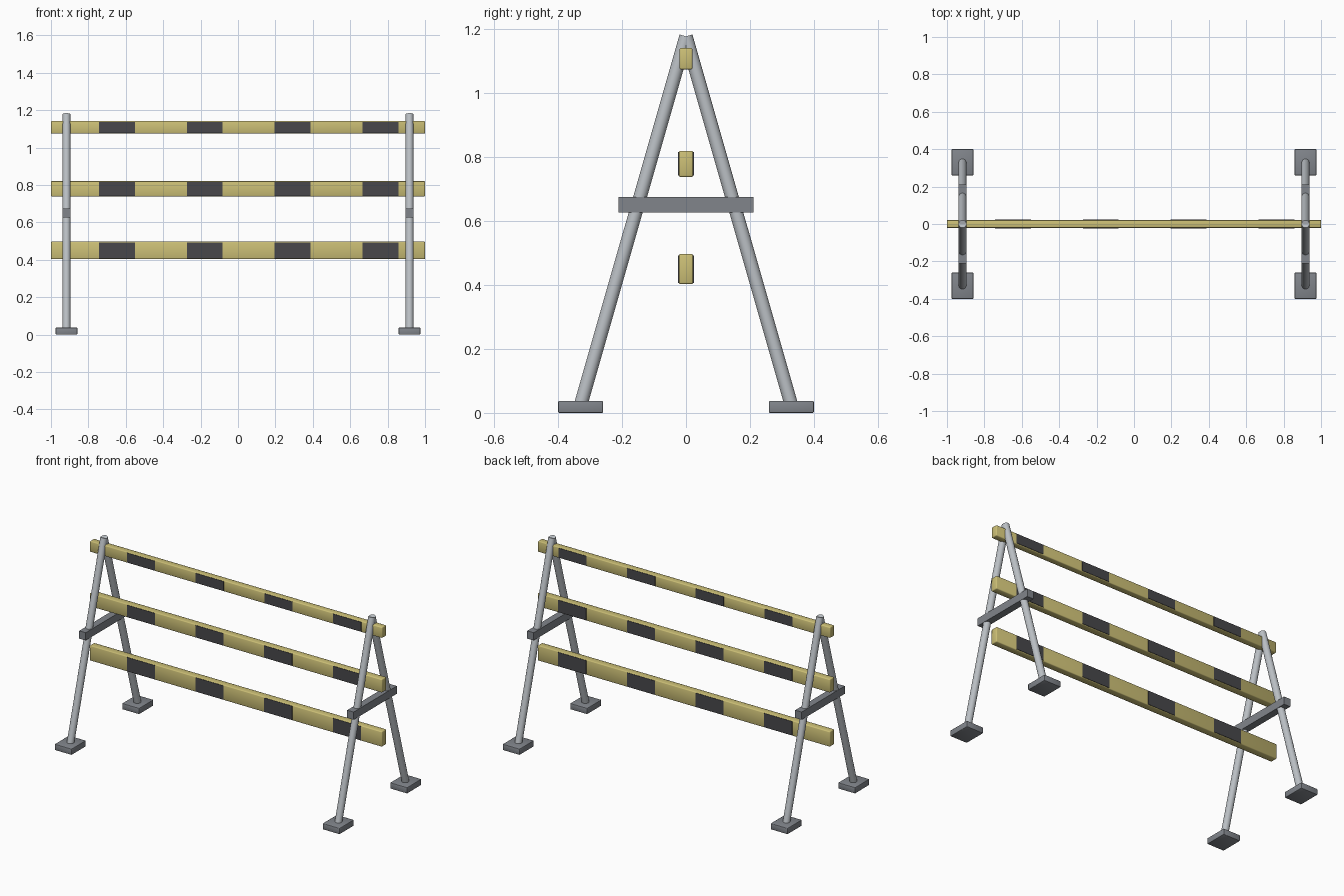
import bpy, bmesh, math
from mathutils import Vector

cube = bpy.data.objects.get("Cube")
if cube:
    bpy.data.objects.remove(cube, do_unlink=True)


def material(name, color):
    m = bpy.data.materials.new(name)
    m.use_nodes = True
    m.diffuse_color = (*color, 1)
    m.node_tree.nodes["Principled BSDF"].inputs["Base Color"].default_value = (*color, 1)
    return m


yellow = material("pale yellow", (0.60, 0.52, 0.18))
dark = material("dark stripe", (0.065, 0.064, 0.07))
steel = material("light steel", (0.50, 0.53, 0.56))
grey = material("mid grey", (0.22, 0.235, 0.26))


def finish(bm, name, mat, smooth_angle=None):
    me = bpy.data.meshes.new(name)
    bm.to_mesh(me)
    bm.free()
    me.materials.append(mat)
    ob = bpy.data.objects.new(name, me)
    bpy.context.collection.objects.link(ob)
    if smooth_angle:
        bpy.ops.object.select_all(action='DESELECT')
        ob.select_set(True)
        bpy.context.view_layer.objects.active = ob
        bpy.ops.object.shade_smooth_by_angle(angle=math.radians(smooth_angle))
    return ob


def box(name, center, size, mat, bevel=0):
    bm = bmesh.new()
    bmesh.ops.create_cube(bm, size=1)
    bmesh.ops.scale(bm, vec=size, verts=bm.verts)
    bmesh.ops.translate(bm, vec=center, verts=bm.verts)
    if bevel:
        bmesh.ops.bevel(bm, geom=bm.edges[:], offset=bevel, segments=2,
                        profile=0.5, affect='EDGES')
    return finish(bm, name, mat, 50 if bevel else None)


def tube(name, start, end, radius, mat):
    start, end = Vector(start), Vector(end)
    axis = end - start
    bm = bmesh.new()
    bmesh.ops.create_cone(bm, cap_ends=True, segments=24, radius1=radius,
                          radius2=radius, depth=axis.length)
    bmesh.ops.rotate(bm, cent=(0, 0, 0), verts=bm.verts,
                     matrix=axis.to_track_quat('Z', 'Y').to_matrix())
    bmesh.ops.translate(bm, vec=(start + end) / 2, verts=bm.verts)
    return finish(bm, name, mat, 40)


# A-frame trestles at each end
for side, sx in (("left", 1), ("right", -1)):
    x = 0.917 * sx
    for end, sy in (("front", -1), ("back", 1)):
        tube(f"{side}_{end}_leg", (x, 0.331 * sy, 0.02), (x, 0, 1.178), 0.021, steel)
        box(f"{side}_{end}_foot", (x, 0.33 * sy, 0.0185), (0.116, 0.14, 0.037), grey, 0.003)
    box(f"{side}_brace", (x, 0, 0.651), (0.044, 0.422, 0.048), grey)

# Striped rails, each with thin plates on front and back
rails = (("bottom", 0.45, 0.094, 0.0225),
         ("middle", 0.779, 0.082, 0.0225),
         ("top", 1.108, 0.067, 0.0205))
for level, z, height, half in rails:
    box(f"{level}_rail", (0, 0, z), (2, 2 * half, height), yellow, 0.005)
    for i in range(4):
        for end, sy in (("front", -1), ("back", 1)):
            box(f"{level}_{end}_stripe_{i + 1}", (-0.648 + 0.47 * i, sy * half, z),
                (0.192, 0.004, height - 0.008), dark)
